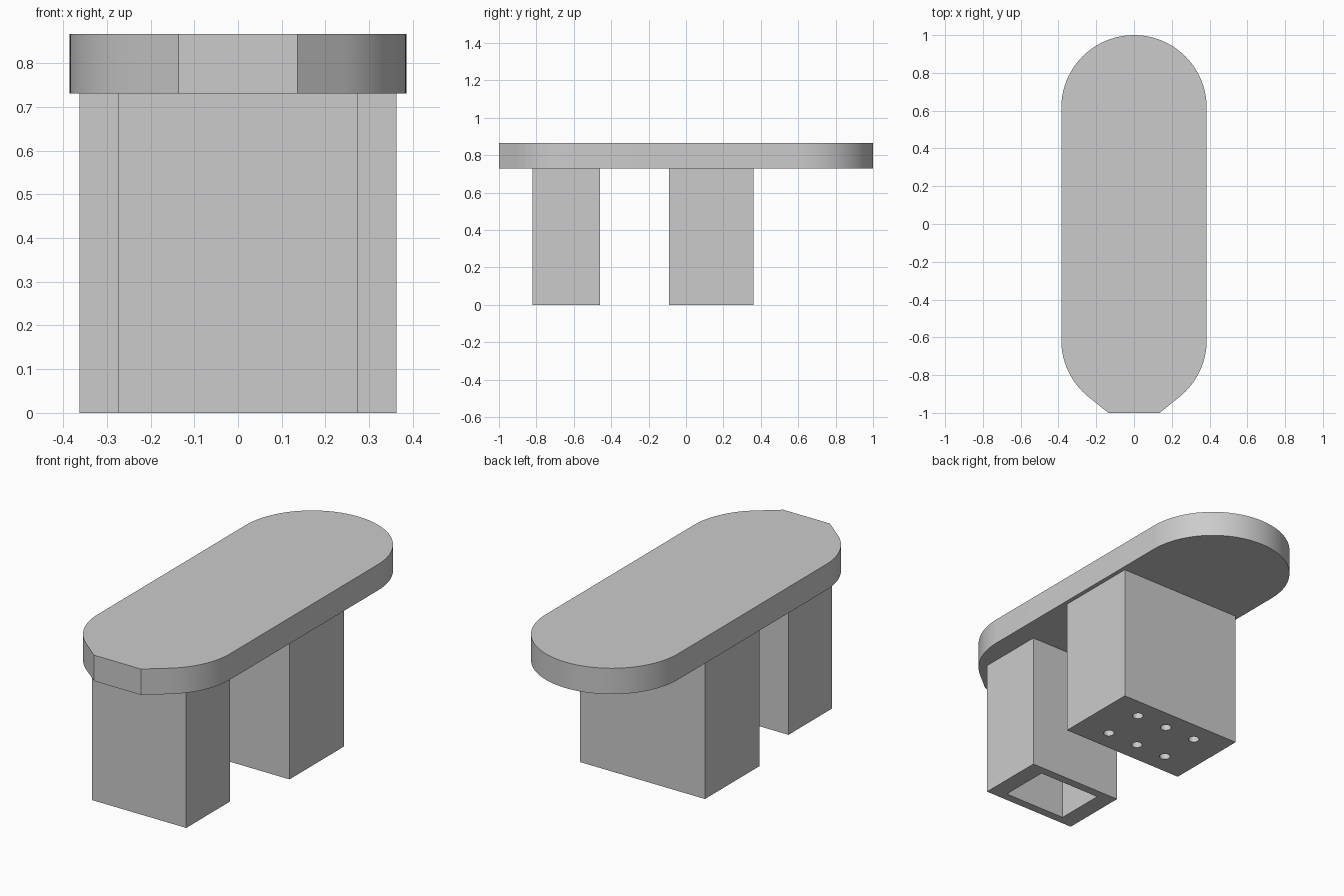
import bpy, bmesh, math

if "Cube" in bpy.data.objects:
    bpy.data.objects.remove(bpy.data.objects["Cube"], do_unlink=True)

LEG_TOP, TOP = 0.73, 0.866
RADIUS, ARC_Y = 0.385, 0.615
NOSE = 0.136  # half width of the flat front edge

grey = bpy.data.materials.new("plain grey")
grey.use_nodes = True
grey.diffuse_color = (0.6, 0.6, 0.6, 1)
grey.node_tree.nodes["Principled BSDF"].inputs["Base Color"].default_value = (0.6, 0.6, 0.6, 1)


def prism(name, outlines, z0, z1):
    """Extrude one or more closed outlines from z0 up to z1."""
    bm = bmesh.new()
    for outline in outlines:
        face = bm.faces.new([bm.verts.new((x, y, z0)) for x, y in outline])
        ext = bmesh.ops.extrude_face_region(bm, geom=[face], use_keep_orig=True)
        for v in ext["geom"]:
            if isinstance(v, bmesh.types.BMVert):
                v.co.z = z1
    bmesh.ops.recalc_face_normals(bm, faces=bm.faces)
    mesh = bpy.data.meshes.new(name)
    bm.to_mesh(mesh)
    bm.free()
    mesh.materials.append(grey)
    obj = bpy.data.objects.new(name, mesh)
    bpy.context.collection.objects.link(obj)
    return obj


def arc(cx, cy, r, start, end, steps):
    angles = [start + (end - start) * i / steps for i in range(steps + 1)]
    return [(cx + r * math.cos(a), cy + r * math.sin(a)) for a in angles]


def rect(cx, cy, hx, hy):
    return [(cx - hx, cy - hy), (cx + hx, cy - hy), (cx + hx, cy + hy), (cx - hx, cy + hy)]


def activate(obj):
    bpy.ops.object.select_all(action="DESELECT")
    obj.select_set(True)
    bpy.context.view_layer.objects.active = obj


def cut(obj, outlines):
    """Cut vertical holes through a leg, then drop the cutter."""
    cutter = prism("hole_cutter", outlines, -0.1, TOP)
    cutter.hide_render = True
    mod = obj.modifiers.new("holes", "BOOLEAN")
    mod.operation, mod.solver, mod.object = "DIFFERENCE", "EXACT", cutter
    activate(obj)
    bpy.ops.object.modifier_apply(modifier=mod.name)
    bpy.data.objects.remove(cutter, do_unlink=True)


# Top slab: round back, front arcs running tangentially into a short flat nose
tangent = 2 * math.atan(NOSE / RADIUS)
outline = arc(0, ARC_Y, RADIUS, 0, math.pi, 48)
outline += arc(0, -ARC_Y, RADIUS, math.pi, 1.5 * math.pi - tangent, 16)
outline += [(-NOSE, -1), (NOSE, -1)]
outline += arc(0, -ARC_Y, RADIUS, 1.5 * math.pi + tangent, 2 * math.pi, 16)
slab = prism("top_slab", [outline], LEG_TOP, TOP)

# Front leg: a hollow rectangular tube
front_leg = prism("front_leg", [rect(0, -0.64, 0.274, 0.181)], 0, LEG_TOP)
cut(front_leg, [rect(0, -0.64, 0.182, 0.135)])

# Back leg: a solid block with six round holes
BACK_Y = 0.135
back_leg = prism("back_leg", [rect(0, BACK_Y, 0.363, 0.226)], 0, LEG_TOP)
cut(back_leg, [arc(i * 0.183, BACK_Y + j * 0.113, 0.027, 0, 2 * math.pi, 24)[:-1]
               for i in (-1, 0, 1) for j in (-1, 1)])

for part in (slab, front_leg, back_leg):
    activate(part)
    bpy.ops.object.shade_smooth_by_angle(angle=math.radians(30))
